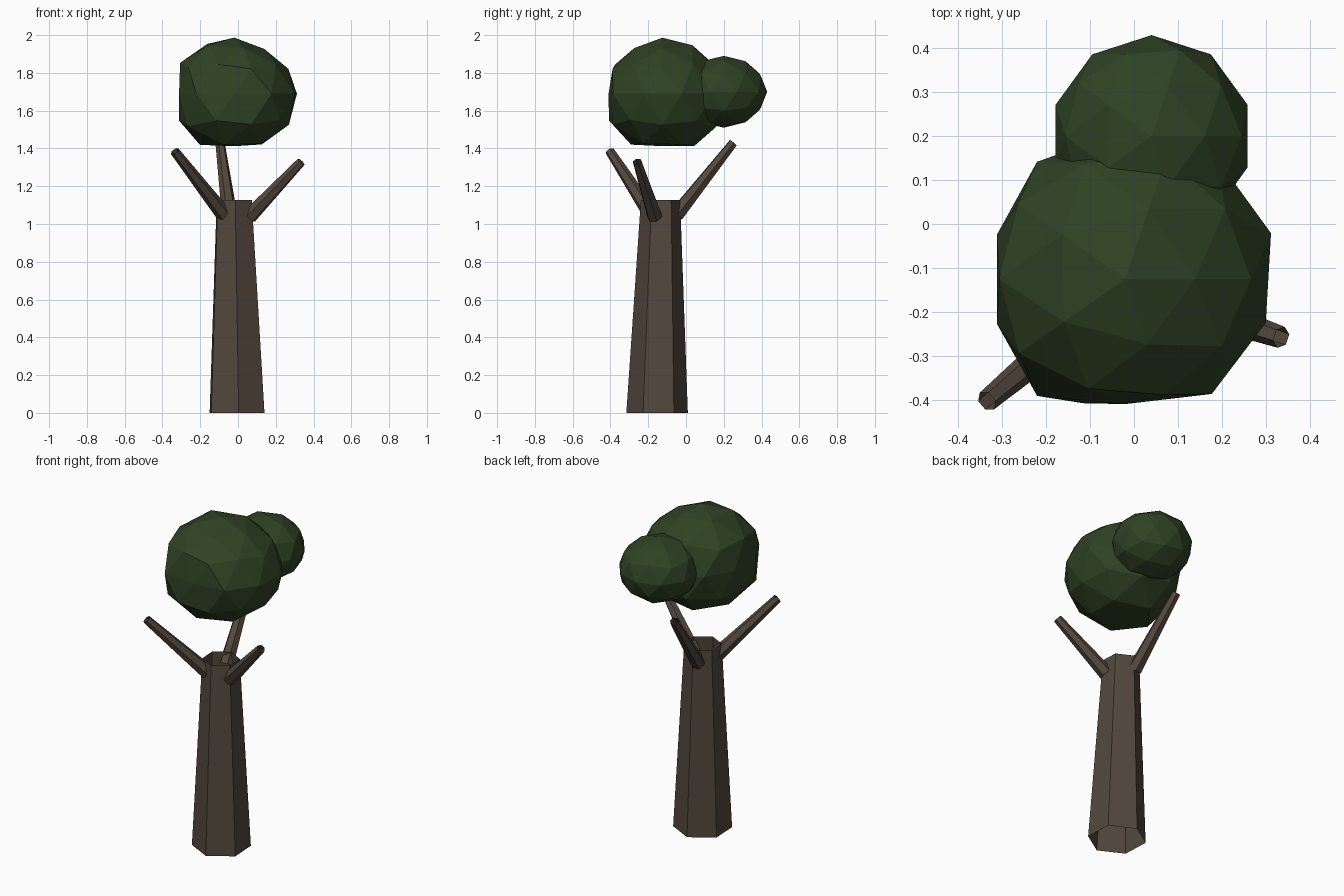
import bpy, bmesh, math
from mathutils import Vector

if "Cube" in bpy.data.objects:
    bpy.data.objects.remove(bpy.data.objects["Cube"])


def material(name, color):
    m = bpy.data.materials.new(name)
    m.diffuse_color = (*color, 1)
    m.use_nodes = True
    m.node_tree.nodes["Principled BSDF"].inputs["Base Color"].default_value = m.diffuse_color
    return m


bark = material("bark", (0.085, 0.063, 0.045))
leaf = material("leaf", (0.028, 0.055, 0.017))


def add_object(name, bm, mat):
    bmesh.ops.recalc_face_normals(bm, faces=bm.faces[:])
    me = bpy.data.meshes.new(name)
    bm.to_mesh(me)
    bm.free()
    me.materials.append(mat)
    ob = bpy.data.objects.new(name, me)
    bpy.context.collection.objects.link(ob)
    return ob


def tube(name, a, b, ra, rb, level=False, turn=0.0, sides=6):
    """Open tapered tube from a to b; level keeps its ends horizontal."""
    a, b = Vector(a), Vector(b)
    axis = Vector((0, 0, 1)) if level else (b - a).normalized()
    u = Vector((1, 0, 0)) if level else axis.cross(Vector((0, 0, 1))).normalized()
    v = axis.cross(u)
    bm = bmesh.new()
    rings = []
    for c, r in ((a, ra), (b, rb)):
        ring = []
        for i in range(sides):
            t = turn + math.tau * i / sides
            ring.append(bm.verts.new(c + r * (math.cos(t) * u + math.sin(t) * v)))
        rings.append(ring)
    for i in range(sides):
        j = (i + 1) % sides
        bm.faces.new((rings[0][i], rings[0][j], rings[1][j], rings[1][i]))
    return add_object(name, bm, bark)


def foliage(name, centre, radii, bumps=(), low=None):
    """Faceted ball with soft bumps and dents, flattened at the low limits."""
    bm = bmesh.new()
    bmesh.ops.create_icosphere(bm, subdivisions=2, radius=1)
    for vert in bm.verts:
        d = vert.co.normalized()
        k = 1 + sum(amt * max(0, d.dot(Vector(way).normalized())) ** 5
                    for way, amt in bumps)
        p = [c + k * r * e for c, r, e in zip(centre, radii, d)]
        if low:
            p = [max(x, m) for x, m in zip(p, low)]
        vert.co = p
    return add_object(name, bm, leaf)


# Trunk, leaning slightly and open at both ends
tube("trunk", (-0.005, -0.153, 0), (-0.02, -0.135, 1.128), 0.163, 0.104,
     level=True, turn=math.radians(33))

# Three bare branches around the trunk top
branches = [
    ("left_branch", (-0.075, -0.185, 1.05), (-0.335, -0.403, 1.385)),
    ("right_branch", (0.06, -0.165, 1.04), (0.335, -0.258, 1.33)),
    ("back_branch", (-0.045, -0.05, 1.05), (-0.095, 0.25, 1.43)),
]
for name, base, tip in branches:
    tube(name, base, tip, 0.042, 0.025)

# Large and small leaf clumps
foliage("large_foliage", (-0.02, -0.125, 1.69), (0.337, 0.325, 0.31),
        bumps=[((-0.6, -0.4, -0.5), 0.06), ((0.6, 0, 0.75), -0.10),
               ((0, -0.7, 0.75), -0.07), ((0, 0.8, -0.5), 0.09),
               ((0.8, 0.5, 0), 0.05)],
        low=(-0.312, -0.41, 1.412))
foliage("small_foliage", (0.04, 0.2, 1.7), (0.23, 0.23, 0.19))
